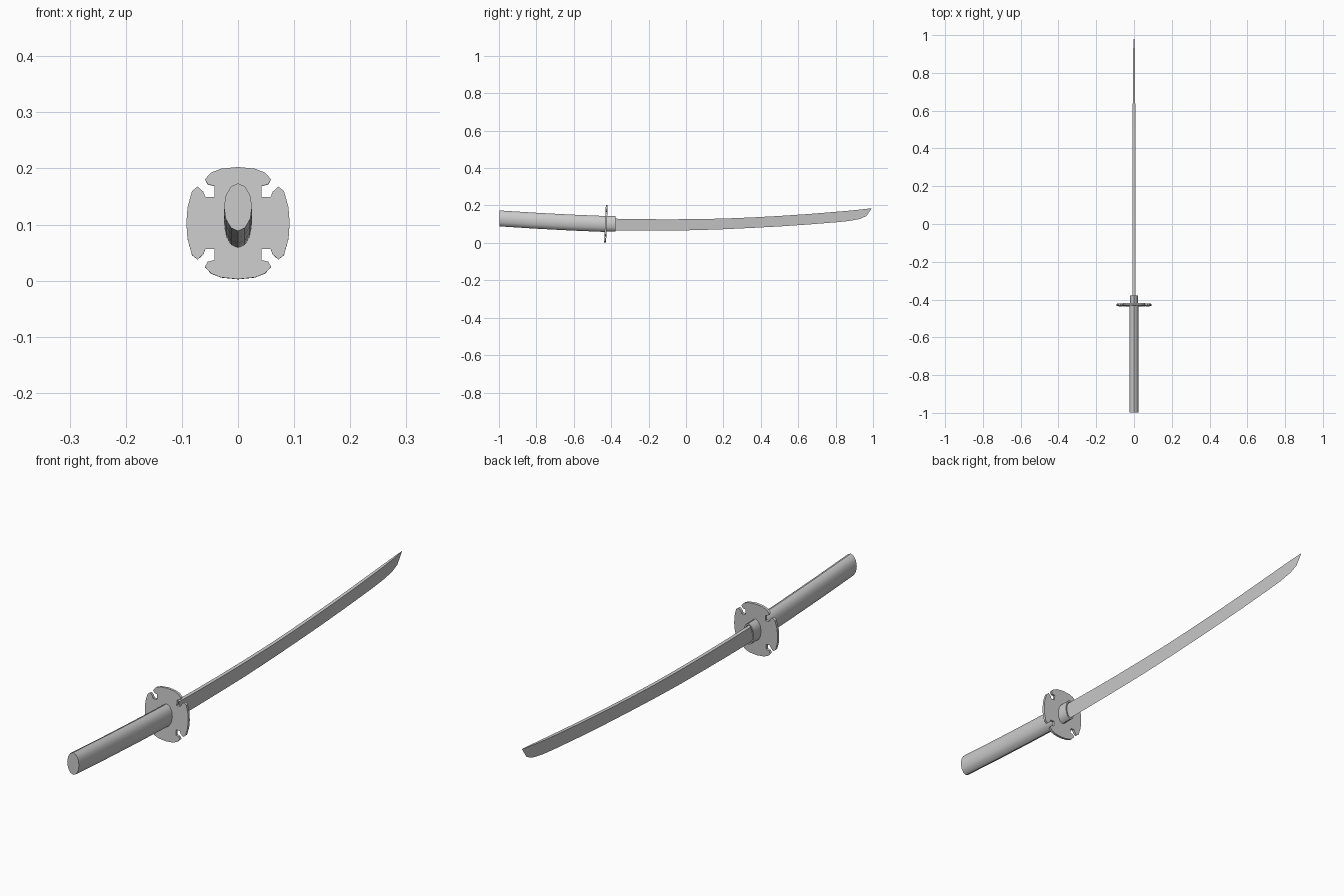
import bpy
import bmesh
from math import cos, sin, pi, radians
from mathutils import Matrix

if "Cube" in bpy.data.objects:
    bpy.data.objects.remove(bpy.data.objects["Cube"])


def loft(name, rings, smooth=40):
    """Skin a list of equal-length point rings and cap both ends."""
    bm = bmesh.new()
    vr = [[bm.verts.new(p) for p in r] for r in rings]
    n = len(rings[0])
    for a, b in zip(vr, vr[1:]):
        for i in range(n):
            j = (i + 1) % n
            bm.faces.new((a[i], a[j], b[j], b[i]))
    bm.faces.new(vr[0])
    bm.faces.new(vr[-1])
    bmesh.ops.recalc_face_normals(bm, faces=bm.faces)
    me = bpy.data.meshes.new(name)
    bm.to_mesh(me)
    bm.free()
    ob = bpy.data.objects.new(name, me)
    bpy.context.collection.objects.link(ob)
    bpy.ops.object.select_all(action='DESELECT')
    ob.select_set(True)
    bpy.context.view_layer.objects.active = ob
    bpy.ops.object.shade_smooth_by_angle(angle=radians(smooth))
    return ob


def oval(y, z, rx, rz, lean=0.05, n=12):
    """Oval ring across the sword, leaning square to the handle's slope."""
    return [(rx * sin(2 * pi * i / n), y + lean * rz * cos(2 * pi * i / n),
             z + rz * cos(2 * pi * i / n)) for i in range(n)]


# Handle: oval section rising gently toward the butt
loft("handle", [oval(y, z, 0.025, 0.0425, lean) for y, z, lean in (
    (-0.998, 0.131, 0.0), (-0.81, 0.119, 0.04), (-0.62, 0.109, 0.05), (-0.43, 0.101, 0.05))])

# Collar: oval sleeve in front of the guard, with a recessed mouth
loft("collar", [oval(-0.44, 0.102, 0.022, 0.041, 0.02),
                oval(-0.378, 0.102, 0.022, 0.041, 0.0),
                oval(-0.378, 0.102, 0.017, 0.035, 0.0),
                oval(-0.41, 0.102, 0.017, 0.035, 0.0)])

# Guard: one quadrant of the notched outline, mirrored to four
quad = [(0, 0.1), (0.03, 0.097), (0.048, 0.09), (0.059, 0.078), (0.054, 0.069),
        (0.042, 0.066), (0.042, 0.046), (0.058, 0.046), (0.062, 0.056),
        (0.072, 0.065), (0.082, 0.057), (0.09, 0.028), (0.092, 0)]
right = quad + [(x, -z) for x, z in quad[-2::-1]]
outline = right + [(-x, z) for x, z in right[-2:0:-1]]
guard = loft("guard", [[(x, y, z) for x, z in outline] for y in (-0.005, 0.005)], 30)
guard.data.transform(Matrix.Translation((0, -0.428, 0.1025)) @ Matrix.Rotation(radians(-2.5), 4, 'X'))

# Blade: wedge section with a flat spine, given as (y, edge z, spine z, half width)
stations = [(-0.42, 0.066, 0.130, 0.007), (-0.25, 0.065, 0.127, 0.007),
            (-0.1, 0.066, 0.126, 0.007), (0.05, 0.068, 0.127, 0.007),
            (0.2, 0.073, 0.130, 0.007), (0.35, 0.080, 0.136, 0.007),
            (0.5, 0.088, 0.144, 0.0068), (0.65, 0.098, 0.154, 0.0066),
            (0.8, 0.110, 0.166, 0.0062), (0.87, 0.117, 0.172, 0.0055),
            (0.93, 0.128, 0.178, 0.004), (0.965, 0.144, 0.182, 0.0025),
            (0.992, 0.183, 0.185, 0.0004)]
loft("blade", [[(-w, y, top), (w, y, top), (0, y, low)] for y, low, top, w in stations], 40)
